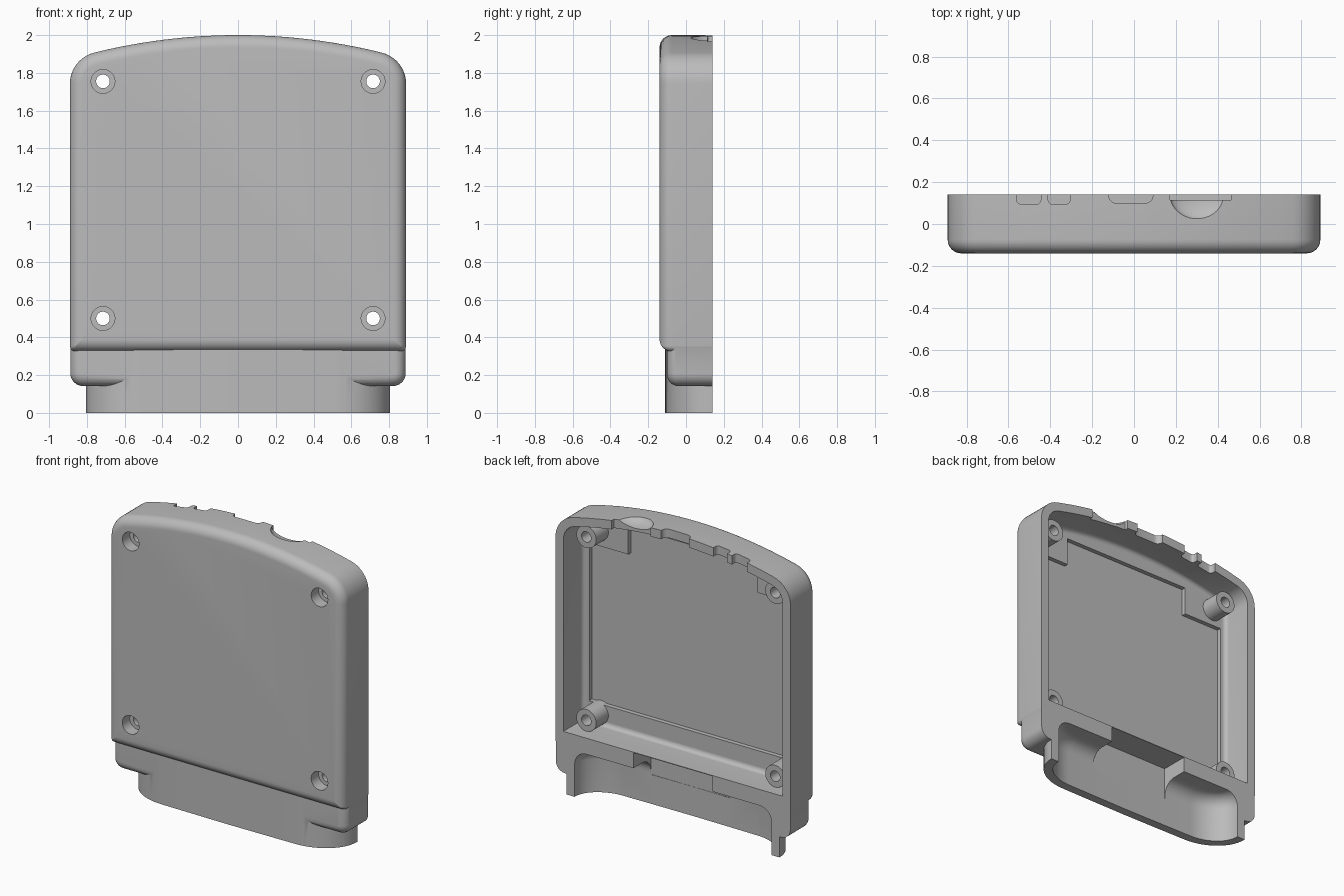
import bpy, bmesh
from math import sin, cos, pi, sqrt, atan2
from mathutils import Matrix, Vector

if "Cube" in bpy.data.objects:
    bpy.data.objects.remove(bpy.data.objects["Cube"], do_unlink=True)

grey = bpy.data.materials.new("plain grey plastic")
grey.use_nodes = True
COLOUR = (0.5, 0.5, 0.5, 1)
grey.diffuse_color = COLOUR
grey.node_tree.nodes["Principled BSDF"].inputs["Base Color"].default_value = COLOUR

HALF, TOP, BACK = 0.89, 2.0, 0.14
CROWN, CORNER = 3.17, 0.17


def make(name, bm):
    bmesh.ops.recalc_face_normals(bm, faces=bm.faces[:])
    mesh = bpy.data.meshes.new(name)
    bm.to_mesh(mesh)
    bm.free()
    mesh.materials.append(grey)
    ob = bpy.data.objects.new(name, mesh)
    bpy.context.collection.objects.link(ob)
    return ob


def loft(name, rings):
    """Skin a list of equal-length closed rings and cap both ends."""
    bm = bmesh.new()
    rows = [[bm.verts.new(p) for p in ring] for ring in rings]
    n = len(rows[0])
    for a, b in zip(rows, rows[1:]):
        for i in range(n):
            j = (i + 1) % n
            bm.faces.new((a[i], a[j], b[j], b[i]))
    bm.faces.new(rows[0])
    bm.faces.new(rows[-1])
    return make(name, bm)


def box(name, lo, hi):
    lo, hi = Vector(lo), Vector(hi)
    bm = bmesh.new()
    bmesh.ops.create_cube(bm, size=1)
    for v in bm.verts:
        v.co = (lo + hi) / 2 + v.co * (hi - lo)
    return make(name, bm)


def rod(name, x, z, radius, y0, y1):
    return loft(name, [[(x + radius * cos(k * pi / 20), y, z + radius * sin(k * pi / 20))
                        for k in range(40)] for y in (y0, y1)])


def combine(target, tool, operation):
    mod = target.modifiers.new(operation, 'BOOLEAN')
    mod.operation, mod.solver, mod.object = operation, 'EXACT', tool
    bpy.context.view_layer.objects.active = target
    bpy.ops.object.modifier_apply(modifier=mod.name)
    bpy.data.objects.remove(tool, do_unlink=True)


def outline(inset, bottom, bottom_radius, y):
    """Case outline with a crowned top and rounded corners."""
    h, big, r = HALF - inset, CROWN - inset, CORNER - inset
    mid = TOP - CROWN
    cx = h - r
    cz = mid + sqrt((big - r) ** 2 - cx ** 2)
    lean = atan2(cx, cz - mid)
    rb = max(bottom_radius - inset, 0.004)
    bz = bottom + inset + rb
    side = [(h - rb + rb * sin(t), bz - rb * cos(t)) for t in [k * pi / 12 for k in range(7)]]
    side += [(cx + r * cos(t), cz + r * sin(t)) for t in [(pi / 2 - lean) * k / 10 for k in range(11)]]
    side += [(big * sin(t), mid + big * cos(t)) for t in [lean * (1 - k / 12) for k in range(1, 12)]]
    pts = side + [(0, mid + big)] + [(-x, z) for x, z in reversed(side)]
    return [(x, y, z) for x, z in pts]


def case(name, inset, bottom, bottom_radius, front, fillet, end):
    """Outline extruded backwards from a filleted front."""
    rings = []
    for k in range(9):
        t = k * pi / 16
        rings.append(outline(inset + fillet * (1 - sin(t)), bottom, bottom_radius,
                             front + fillet * (1 - cos(t))))
    rings.append(outline(inset, bottom, bottom_radius, end))
    return loft(name, rings)


def collar_ring(inset, z, end):
    """Shallow U section of the connector collar."""
    a, b = 0.3 - inset, 0.24 - inset
    cx = 0.805 - inset - a
    side = [(cx + a * cos(t), 0.134 - b * sin(t)) for t in [k * pi / 28 for k in range(15)]]
    side = [(cx + a, end)] + side + [(cx / 2, -0.109 + inset)]
    pts = side + [(0, -0.111 + inset)] + [(-x, y) for x, y in reversed(side)]
    return [(x, y, z) for x, y in pts]


# Outer body, stepped lower block and connector collar
shell = case("case_shell", 0, 0.325, 0.03, -0.14, 0.065, 0.20)
combine(shell, case("lower_block", 0.002, 0.14, 0.07, -0.10, 0.06, 0.22), 'UNION')
combine(shell, loft("collar", [collar_ring(0, z, 0.24) for z in (0, 0.34)]), 'UNION')
combine(shell, box("back_trim", (-2, BACK, -1), (2, 1, 3)), 'DIFFERENCE')

# Main cavity and the deeper floor panel with its corner pads
combine(shell, case("cavity", 0.06, 0.365, 0.01, -0.075, 0.03, 0.3), 'DIFFERENCE')
combine(shell, box("floor_panel", (-0.785, -0.105, 0.565), (0.785, -0.03, 1.645)), 'DIFFERENCE')
combine(shell, box("floor_panel_top", (-0.49, -0.105, 1.5), (0.49, -0.03, 1.835)), 'DIFFERENCE')

# Collar cavity with a domed top, opened into the main cavity in the middle
rings = [collar_ring(0.06, -0.1, 0.3)]
for k in range(9):
    t = k * pi / 16
    rings.append(collar_ring(0.06 + 0.09 * (1 - cos(t)), 0.225 + 0.09 * sin(t), 0.3))
combine(shell, loft("collar_cavity", rings), 'DIFFERENCE')
combine(shell, box("collar_opening", (-0.3, -0.052, 0.2), (0.3, 0.3, 0.42)), 'DIFFERENCE')

# Screw bosses with counterbored through holes
for x in (-0.715, 0.715):
    for z in (0.5, 1.755):
        combine(shell, rod("screw_boss", x, z, 0.075, -0.11, 0.057), 'UNION')
        combine(shell, rod("counterbore", x, z, 0.063, -0.3, -0.06), 'DIFFERENCE')
        combine(shell, rod("screw_hole", x, z, 0.036, -0.2, 0.3), 'DIFFERENCE')

# Notches in the top rim, narrowing to rounded floors
for x0, x1, depth, r in ((-0.56, -0.445, 0.095, 0.02), (-0.41, -0.305, 0.095, 0.02),
                         (-0.12, 0.09, 0.10, 0.035), (0.17, 0.465, 0.115, 0.004)):
    arc = [(r * (1 - cos(t)), r * (1 - sin(t))) for t in [k * pi / 12 for k in range(7)]]
    prof = [(x0, 0.3)] + [(x0 + a, depth + b) for a, b in arc]
    prof += [(x1 - a, depth + b) for a, b in reversed(arc)] + [(x1, 0.3)]
    combine(shell, loft("rim_notch", [[(x, y, z) for x, y in prof] for z in (1.8, 2.2)]), 'DIFFERENCE')

# Finger scoop in the top edge
bm = bmesh.new()
bmesh.ops.create_uvsphere(bm, u_segments=32, v_segments=16, radius=1)
bm.transform(Matrix.Translation((0.31, 0.14, 2.0)) @ Matrix.Diagonal((0.14, 0.12, 0.055, 1)))
combine(shell, make("scoop", bm), 'DIFFERENCE')

# Smooth fillets, crisp edges
bpy.ops.object.select_all(action='DESELECT')
shell.select_set(True)
bpy.context.view_layer.objects.active = shell
bpy.ops.object.shade_smooth_by_angle(angle=pi / 6)
